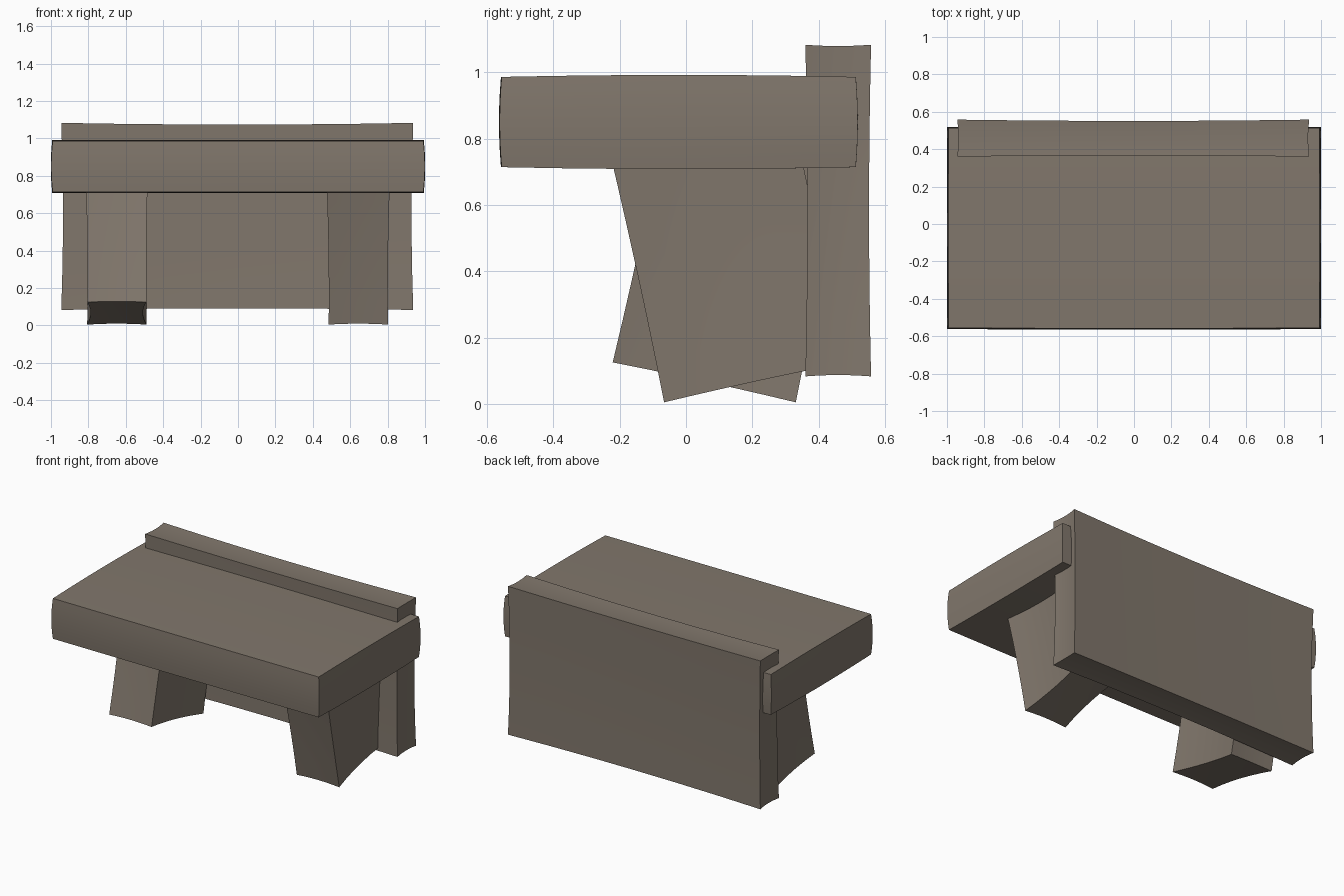
import bpy, bmesh, math
from mathutils import Vector, Matrix

if "Cube" in bpy.data.objects:
    bpy.data.objects.remove(bpy.data.objects["Cube"])

stone = bpy.data.materials.new("weathered_stone")
stone.diffuse_color = (0.22, 0.185, 0.15, 1)
stone.use_nodes = True
stone.node_tree.nodes["Principled BSDF"].inputs["Base Color"].default_value = stone.diffuse_color


def block(name, size, centre, bow, tilt=0.0, taper=1.0):
    """Hewn block. bow[i][j]: how far faces on axis i sink midway along axis j."""
    bm = bmesh.new()
    bmesh.ops.create_cube(bm, size=2)
    bmesh.ops.subdivide_edges(bm, edges=bm.edges[:], cuts=5, use_grid_fill=True)
    rot = Matrix.Rotation(math.radians(tilt), 3, 'X')
    for v in bm.verts:
        u = v.co.copy()
        p = Vector()
        for i in range(3):
            sink = sum(bow[i][j] * (1 - u[j] ** 2) for j in range(3) if j != i)
            p[i] = u[i] * (size[i] / 2 - sink)
        # narrower towards the foot
        p.x *= taper + (1 - taper) * (u.z + 1) / 2
        v.co = rot @ p + Vector(centre)
    bmesh.ops.recalc_face_normals(bm, faces=bm.faces[:])
    mesh = bpy.data.meshes.new(name)
    bm.to_mesh(mesh)
    bm.free()
    mesh.materials.append(stone)
    ob = bpy.data.objects.new(name, mesh)
    bpy.context.collection.objects.link(ob)
    bpy.ops.object.select_all(action='DESELECT')
    ob.select_set(True)
    bpy.context.view_layer.objects.active = ob
    bpy.ops.object.shade_smooth_by_angle(angle=math.radians(35))
    return ob


# Thick top slab, very slightly bulging
block("seat_slab", (1.982, 1.068, 0.272), (0, -0.022, 0.850),
      ((0, -0.002, -0.008), (-0.002, 0, -0.006), (0, -0.006, 0)))

# Upright slab along the back, slightly hollowed
block("back_slab", (1.882, 0.198, 1.0), (-0.004, 0.459, 0.583),
      ((0, 0.006, 0.009), (0.007, 0, 0.006), (0.009, 0.004, 0)))

# Two legs leaning in opposite directions
length = 0.80
for name, x, y, tilt in (("left_leg", -0.648, 0.055, -12.3),
                         ("right_leg", 0.643, 0.21, 12.3)):
    a = math.radians(tilt)
    up = Vector((0, -math.sin(a), math.cos(a)))
    centre = Vector((x, y, 0.065)) + up * (length / 2)
    block(name, (0.34, 0.565, length), centre,
          ((0, 0.02, 0.005), (0.005, 0, 0.004), (0.004, 0.003, 0)), tilt, 0.93)
